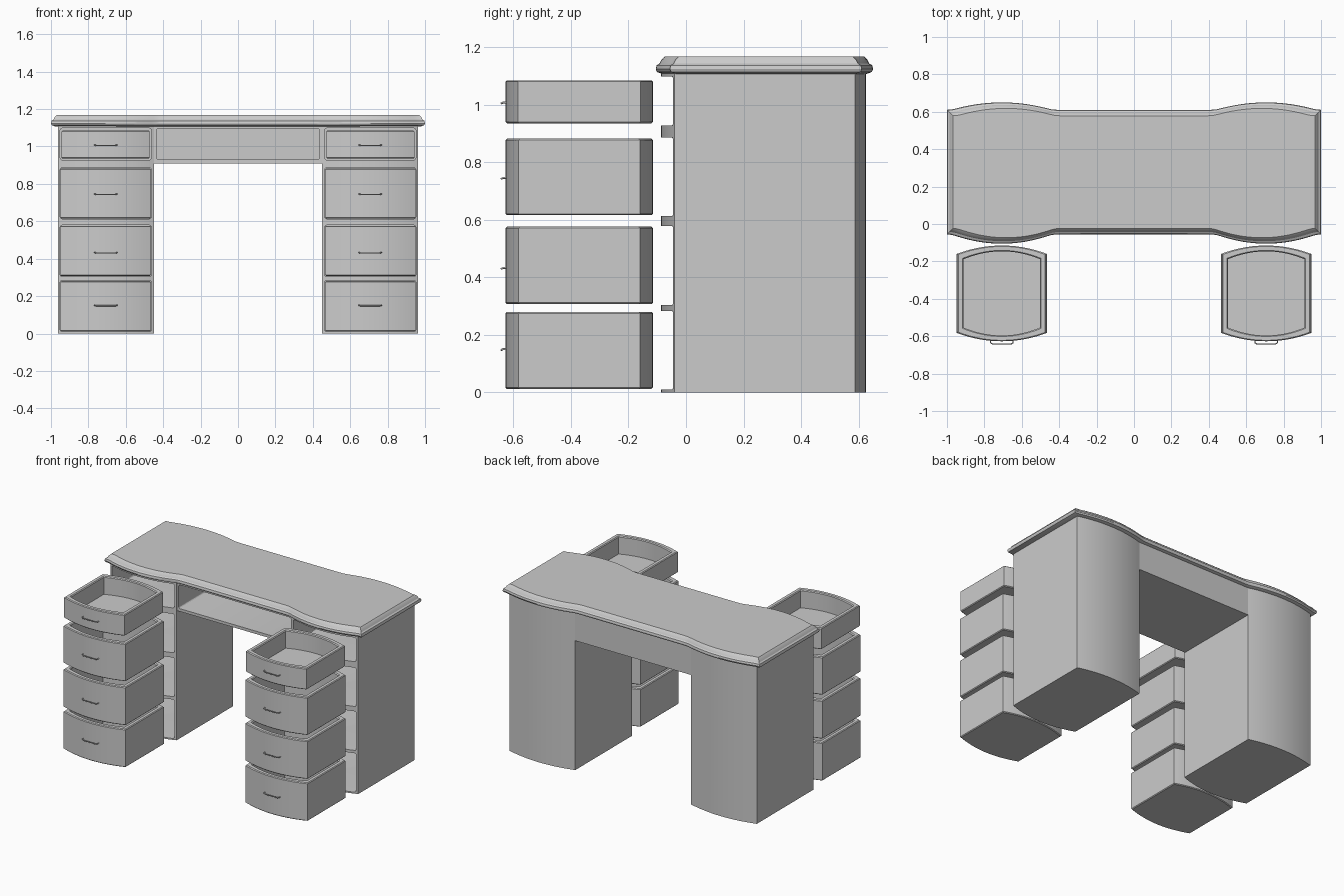
import bpy, bmesh, math
from mathutils import Vector

if "Cube" in bpy.data.objects:
    bpy.data.objects.remove(bpy.data.objects["Cube"])

mat = bpy.data.materials.new("grey")
mat.diffuse_color = (0.6, 0.6, 0.6, 1)
mat.use_nodes = True
mat.node_tree.nodes["Principled BSDF"].inputs["Base Color"].default_value = mat.diffuse_color
C = 0.7065   # pedestal centre in x


def finish(bm, name):
    bmesh.ops.recalc_face_normals(bm, faces=bm.faces)
    me = bpy.data.meshes.new(name)
    bm.to_mesh(me)
    bm.free()
    ob = bpy.data.objects.new(name, me)
    bpy.context.collection.objects.link(ob)
    me.materials.append(mat)
    return ob


def smooth(ob):
    bpy.ops.object.select_all(action='DESELECT')
    ob.select_set(True)
    bpy.context.view_layer.objects.active = ob
    bpy.ops.object.shade_smooth_by_angle(angle=math.radians(30))


def outline(x0, x1, yf, yb, sag_f, sag_b, half, d=0.0, soft=0.0, n=20):
    # plan outline whose front and back bow outwards around x = +-C
    def bow(x):
        f = 1 - ((abs(x) - C) / half) ** 2
        return (f + math.sqrt(f * f + soft * soft)) / 2
    xs = [x0 + (x1 - x0) * i / n for i in range(n + 1)]
    k = (x1 - x0 - 2 * d) / (x1 - x0)
    m = (x0 + x1) / 2
    front = [(m + (x - m) * k, yf + d - sag_f * bow(x)) for x in xs]
    back = [(m + (x - m) * k, yb - d + sag_b * bow(x)) for x in reversed(xs)]
    return front + back


def loft(name, rings):
    # rings: list of (outline, z), closed at both ends
    bm = bmesh.new()
    loops = [[bm.verts.new((x, y, z)) for x, y in o] for o, z in rings]
    n = len(loops[0])
    for a, b in zip(loops, loops[1:]):
        for i in range(n):
            j = (i + 1) % n
            bm.faces.new((a[i], a[j], b[j], b[i]))
    bm.faces.new(loops[0][::-1])
    bm.faces.new(loops[-1])
    return finish(bm, name)


def add_box(bm, x0, x1, y0, y1, z0, z1, r=0.0):
    # box, optionally with the edges along y rounded
    vs = [bm.verts.new((x, y, z)) for x in (x0, x1) for y in (y0, y1) for z in (z0, z1)]
    for f in ((0, 1, 3, 2), (4, 6, 7, 5), (0, 4, 5, 1), (2, 3, 7, 6), (0, 2, 6, 4), (1, 5, 7, 3)):
        bm.faces.new([vs[i] for i in f])
    if r:
        along = [e for e in {e for v in vs for e in v.link_edges}
                 if abs(e.verts[0].co.y - e.verts[1].co.y) > 0.1]
        bmesh.ops.bevel(bm, geom=along, offset=r, segments=3, profile=0.5, affect='EDGES')


def cut(ob, boxes):
    bm = bmesh.new()
    for b in boxes:
        add_box(bm, *b, r=0.012)
    cutter = finish(bm, "cutter")
    cutter.hide_render = True
    mod = ob.modifiers.new("openings", 'BOOLEAN')
    mod.operation = 'DIFFERENCE'
    mod.solver = 'EXACT'
    mod.object = cutter
    bpy.context.view_layer.objects.active = ob
    bpy.ops.object.modifier_apply(modifier=mod.name)
    bpy.data.objects.remove(cutter)


# table top with moulded edge
profile = [(0.022, 1.107), (0.004, 1.114), (0, 1.124), (0.003, 1.137),
           (0.013, 1.143), (0.02, 1.157), (0.032, 1.168)]
smooth(loft("table_top", [(outline(-1, 1, -0.055, 0.61, 0.05, 0.04, 0.27, d, 0.12, 100), z)
                          for d, z in profile]))

# centre compartment over the knee hole
bm = bmesh.new()
add_box(bm, -0.458, 0.458, -0.035, 0.588, 0.91, 1.109)
centre = finish(bm, "centre_compartment")
cut(centre, [(-0.437, 0.437, -0.2, 0.56, 0.93, 1.097)])
smooth(centre)

# (bottom, top, handle height, side inset) of each drawer
drawers = [(0.012, 0.28, 0.148, 0), (0.307, 0.576, 0.43, 0),
           (0.616, 0.882, 0.743, 0), (0.935, 1.085, 1.005, 0.006)]
openings = [(0.01, 0.284), (0.304, 0.579), (0.613, 0.886), (0.928, 1.098)]

for s, side in ((-1, "left"), (1, "right")):
    # pedestal with four drawer openings
    a, b = sorted((s * 0.45, s * 0.963))
    o = outline(a, b, -0.04, 0.588, 0.047, 0.037, 0.257)
    ped = loft(side + "_pedestal", [(o, 0), (o, 1.109)])
    p, q = sorted((s * 0.463, s * 0.951))
    cut(ped, [(p, q, -0.2, 0.565, z0, z1) for z0, z1 in openings])
    smooth(ped)

    for i, (z0, z1, hz, ins) in enumerate(drawers):
        # pulled-out drawer, open at the top
        p, q = sorted((s * (0.466 + ins), s * (0.949 - ins)))

        def ring(d):
            return outline(p, q, -0.582, -0.16, 0.045, 0.045, 0.242, d)
        smooth(loft(f"{side}_drawer_{i + 1}", [
            (ring(0.005), z0), (ring(0), z0 + 0.005), (ring(0), z1 - 0.005),
            (ring(0.005), z1), (ring(0.026), z1), (ring(0.031), z1 - 0.006),
            (ring(0.031), z0 + 0.025)]))

        # bar handle
        cu = bpy.data.curves.new("handle", 'CURVE')
        cu.dimensions = '3D'
        cu.bevel_depth = 0.0035
        cu.bevel_resolution = 2
        cu.use_fill_caps = True
        sp = cu.splines.new('POLY')
        pts = [(-0.06, -0.615, 0.003), (-0.06, -0.635, 0.003), (-0.05, -0.641, 0),
               (0.05, -0.641, 0), (0.06, -0.635, 0.003), (0.06, -0.615, 0.003)]
        sp.points.add(len(pts) - 1)
        for pt, (x, y, z) in zip(sp.points, pts):
            pt.co = (s * C + x, y, hz + z, 1)
        cu.materials.append(mat)
        ob = bpy.data.objects.new(f"{side}_handle_{i + 1}", cu)
        bpy.context.collection.objects.link(ob)
